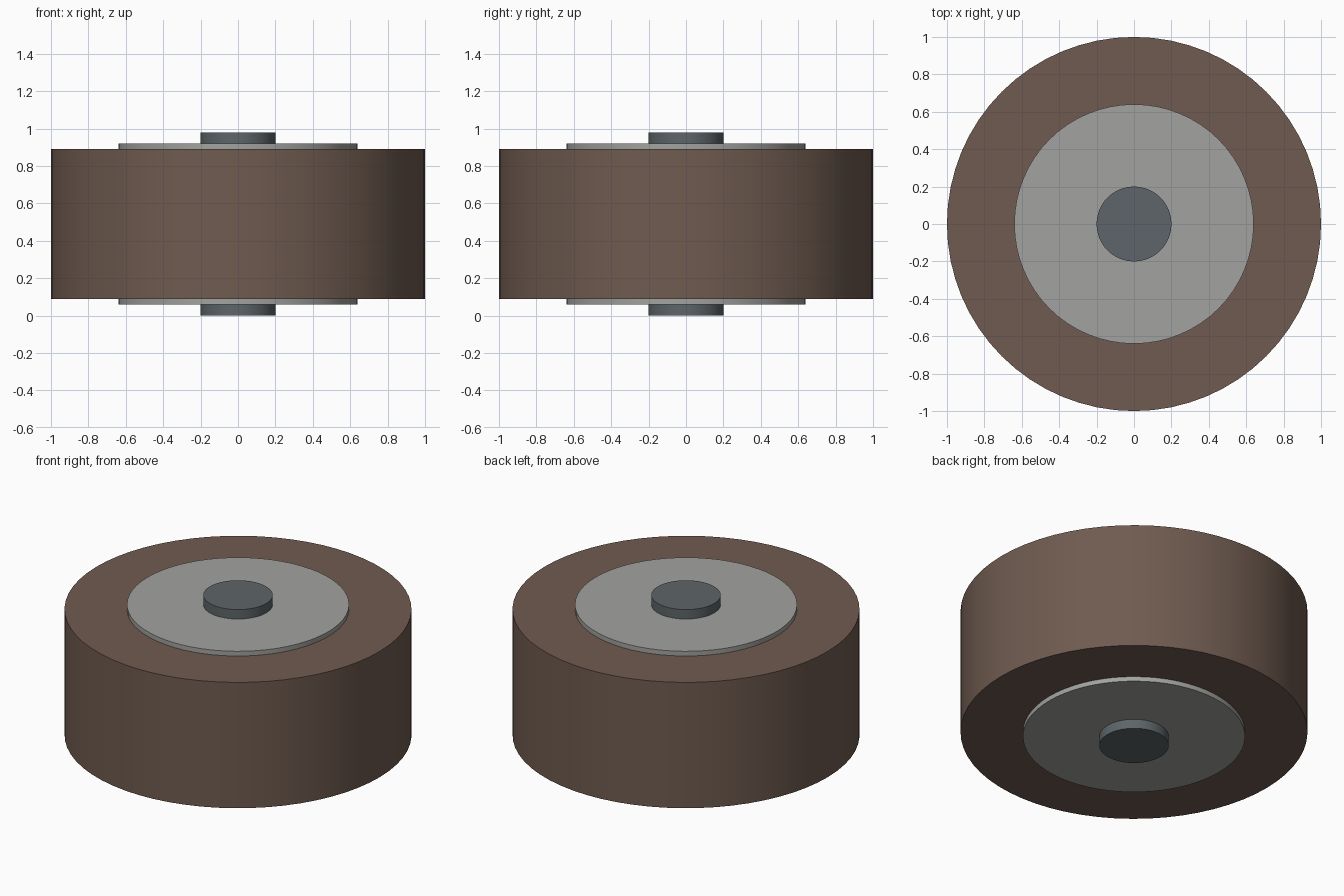
import bpy
from math import radians

if "Cube" in bpy.data.objects:
    bpy.data.objects.remove(bpy.data.objects["Cube"])

MID_Z = 0.49


def disc(name, radius, width, color):
    """Upright cylinder centred on the axle's mid height."""
    bpy.ops.mesh.primitive_cylinder_add(
        vertices=64, radius=radius, depth=width, location=(0, 0, MID_Z))
    obj = bpy.context.object
    obj.name = name
    bpy.ops.object.shade_smooth_by_angle(angle=radians(30))
    mat = bpy.data.materials.new(name + "_material")
    mat.diffuse_color = (*color, 1)
    mat.use_nodes = True
    mat.node_tree.nodes["Principled BSDF"].inputs["Base Color"].default_value = mat.diffuse_color
    obj.data.materials.append(mat)
    return obj


# Wide roller body
disc("tyre", 1.0, 0.80, (0.16, 0.105, 0.08))
# Hub plate standing slightly proud of both faces
disc("hub", 0.64, 0.86, (0.36, 0.37, 0.35))
# Axle through the centre
disc("axle", 0.20, 0.98, (0.11, 0.13, 0.14))
